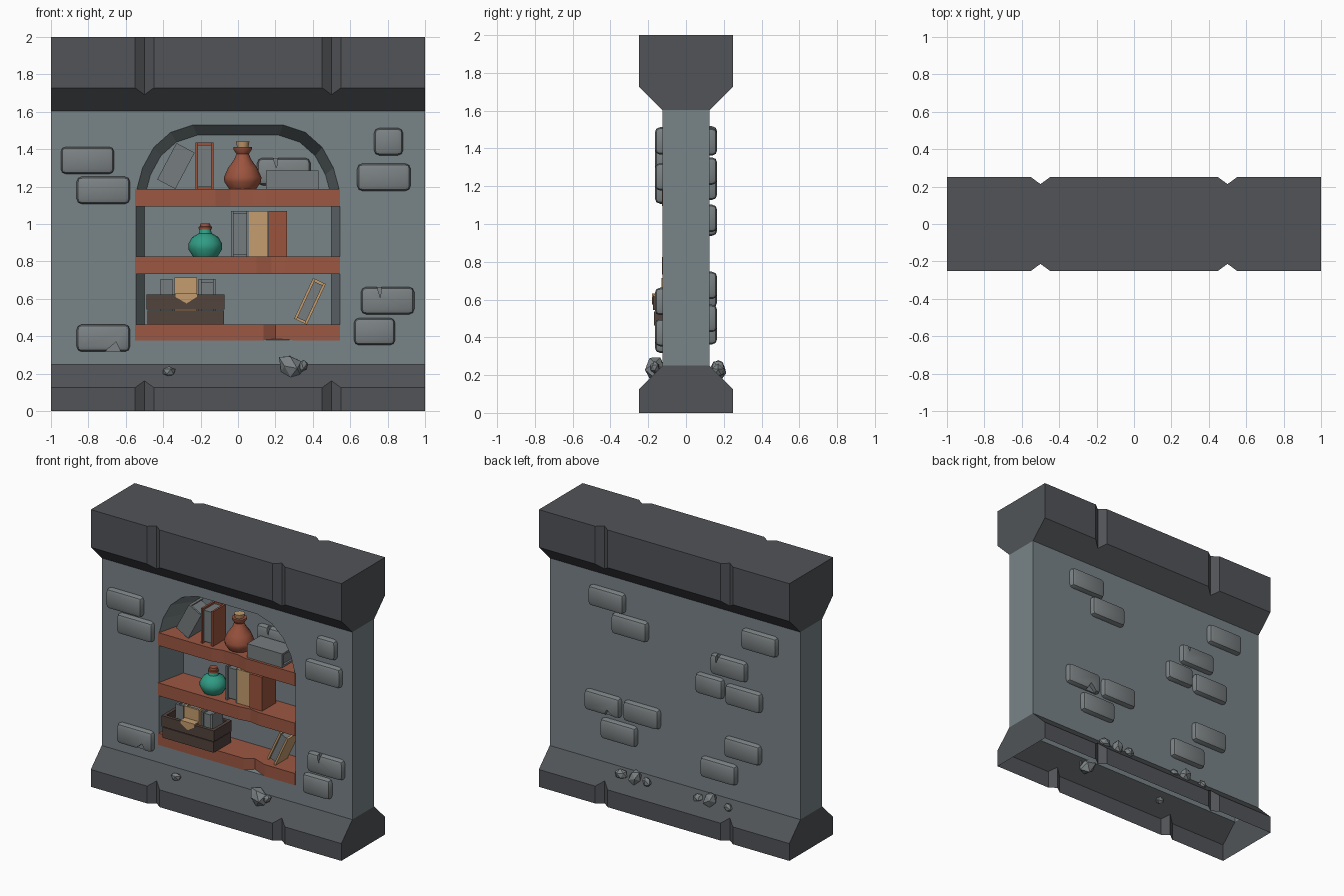
import bpy, bmesh, math, random
from mathutils import Matrix, Vector

if "Cube" in bpy.data.objects:
    bpy.data.objects.remove(bpy.data.objects["Cube"])
random.seed(4)

def mat(name, r, g, b):
    m = bpy.data.materials.new(name)
    m.diffuse_color = (r, g, b, 1)
    m.use_nodes = True
    m.node_tree.nodes["Principled BSDF"].inputs["Base Color"].default_value = m.diffuse_color
    return m

TRIM = mat("dark_trim_stone", .082, .088, .097)
WALL = mat("wall_grey", .19, .228, .242)
STONE = mat("brick_grey", .20, .222, .23)
WOOD = mat("red_brown_wood", .33, .095, .055)
CLAY = mat("clay_red", .33, .088, .048)
TEAL = mat("teal_glass", .03, .33, .23)
TAN = mat("tan", .56, .34, .16)
CRATE = mat("dark_crate_wood", .085, .057, .048)
GREY = mat("book_grey", .18, .2, .21)

def finish(name, bm, mats, smooth=False, fix=True):
    if fix:
        bmesh.ops.recalc_face_normals(bm, faces=bm.faces)
    me = bpy.data.meshes.new(name)
    bm.to_mesh(me)
    bm.free()
    for m in mats:
        me.materials.append(m)
    ob = bpy.data.objects.new(name, me)
    bpy.context.collection.objects.link(ob)
    if smooth:
        bpy.ops.object.select_all(action='DESELECT')
        ob.select_set(True)
        bpy.context.view_layer.objects.active = ob
        bpy.ops.object.shade_smooth_by_angle(angle=math.radians(40))
    return ob

def box(bm, x0, x1, y0, y1, z0, z1, mi=0, M=Matrix()):
    T = M @ Matrix.Translation(((x0+x1)/2, (y0+y1)/2, (z0+z1)/2)) @ Matrix.Diagonal((x1-x0, y1-y0, z1-z0, 1))
    vs = bmesh.ops.create_cube(bm, size=1, matrix=T)['verts']
    for f in {f for v in vs for f in v.link_faces}:
        f.material_index = mi
    return vs

def loft(bm, rings, caps=True, skip=()):
    rs = [[bm.verts.new(p) for p in r] for r in rings]
    n = len(rs[0])
    for a, b in zip(rs, rs[1:]):
        for i in range(n):
            if i not in skip:
                bm.faces.new((a[i], a[(i+1) % n], b[(i+1) % n], b[i]))
    if caps:
        bm.faces.new(rs[0])
        bm.faces.new(rs[-1][::-1])

def subtract(ob, cutter):
    cutter.hide_render = True
    md = ob.modifiers.new("cut", 'BOOLEAN')
    md.operation, md.solver, md.object = 'DIFFERENCE', 'EXACT', cutter
    bpy.context.view_layer.objects.active = ob
    bpy.ops.object.modifier_apply(modifier=md.name)
    bpy.data.objects.remove(cutter)

# base (open below) and cap, with V grooves at x = +-0.5
def trim(name, z0, sgn, rise, skip):
    rings = []
    for x in (-1, -.55, -.5, -.45, .45, .5, .55, 1):
        h = .213 if abs(x) == .5 else .25
        prof = [(-h, 0), (-h, rise + .25 - h), (-.125, rise + .125), (.125, rise + .125), (h, rise + .25 - h), (h, 0)]
        rings.append([(x, y, z0 + sgn*z) for y, z in prof])
    bm = bmesh.new()
    loft(bm, rings, True, skip)
    finish(name, bm, [TRIM])
trim("base", 0, 1, .125, (2, 5))
trim("cap", 2, -1, .272, (2,))

# wall with tapered arched niche
bm = bmesh.new()
box(bm, -1, 1, -.125, .125, .25, 1.603)
wall = finish("wall", bm, [WALL])
half = [(.545, .38), (.545, 1.17), (.51, 1.30), (.45, 1.41), (.36, 1.49), (.24, 1.53)]
outline = half + [(-x, z) for x, z in reversed(half)]
def arch(y, t):
    return [(x*(1 - .083*t), y, z + (.04 - (z - .38)*.083)*t) for x, z in outline]
bm = bmesh.new()
k = .05 / .215
loft(bm, [arch(-.175, -k), arch(.09, 1)])
subtract(wall, finish("niche_cutter", bm, [WALL]))
bm = bmesh.new()
bm.from_mesh(wall.data)
bmesh.ops.delete(bm, geom=[f for f in bm.faces if abs(f.normal.z) > .9 and
                 (f.calc_center_median().z < .26 or f.calc_center_median().z > 1.59)], context='FACES')
bm.to_mesh(wall.data)
bm.free()

# raised wall bricks: centre x, z, width, height, wall y, facing
L = .285
front = [(-.805, 1.34, L), (-.72, 1.18, L), (.805, 1.44, .155), (.78, 1.25, L),
         (.8, .59, L), (.73, .425, .22), (-.72, .39, L)]
back = [(.534, 1.435, L), (.35, 1.28, L), (-.685, 1.445, L), (-.44, 1.2, L), (-.287, 1.03, .22),
        (-.558, 1.01, L), (.566, .675, L), (.255, .675, L), (.438, .5, L), (-.55, .63, L), (-.36, .435, L)]
bm = bmesh.new()
def brick(x, z, w, y, s):
    ya, yb = sorted((y - s*.015, y + s*.04))
    vs = box(bm, x - w/2, x + w/2, ya, yb, z - .073, z + .073)
    out = {v for v in vs if (v.co.y - y)*s > 0}
    es = list({e for v in out for e in v.link_edges})
    bmesh.ops.bevel(bm, geom=es, offset=.028, segments=2, profile=.5, affect='EDGES')
for b in front:
    brick(*b, -.125, -1)
for b in back:
    brick(*b, .125, 1)
brick(.245, 1.28, L, .09, -1)
bricks = finish("bricks", bm, [STONE], True)
# chips in a few bricks
bm = bmesh.new()
def chip(x, z, y, up, w=.03):
    loft(bm, [[(x - w, yy, z), (x + w, yy, z), (x + w*.4, yy, z - up)] for yy in (y - .03, y + .03)])
chip(-.67, .315, -.165, -.055, .045)
chip(.755, .668, -.165, .06, .014)
chip(.2, 1.358, .05, .06, .014)
chip(-.36, 1.278, .165, .06, .014)
chip(.5, .598, .165, -.055, .045)
subtract(bricks, finish("chip_cutter", bm, [STONE]))

# rubble resting on the base slope
for i, (x, y, z, r) in enumerate([(-.37, -.175, .21, .04), (.28, -.165, .235, .078), (.345, -.165, .24, .036),
        (.4, .17, .22, .048), (.29, .17, .225, .06), (.19, .175, .225, .04),
        (-.215, .17, .215, .036), (-.31, .17, .225, .062), (-.46, .175, .21, .038)]):
    bm = bmesh.new()
    M = Matrix.Translation((x, y, z)) @ Matrix.Rotation(i*1.1, 4, 'Y') @ Matrix.Diagonal((r, r*.75, r*.8, 1))
    for v in bmesh.ops.create_icosphere(bm, subdivisions=1, radius=1)['verts']:
        v.co *= random.uniform(.85, 1.1)
    bmesh.ops.transform(bm, matrix=M, verts=bm.verts)
    finish("rubble_%d" % i, bm, [STONE])

# shelves with worn front edges
def shelf(name, top, h, dents):
    plan = [(-.55, -.128)] + dents + [(.545, -.128), (.545, -.1), (.5, .095), (-.505, .095), (-.55, -.1)]
    bm = bmesh.new()
    loft(bm, [[(x, y, z) for x, y in plan] for z in (top - h, top)])
    finish(name, bm, [WOOD])
shelf("top_shelf", 1.187, .093, [(-.12, -.128), (-.04, -.11), (.08, -.11), (.15, -.128)])
shelf("middle_shelf", .825, .093, [(.1, -.128), (.18, -.115), (.25, -.128)])
shelf("bottom_shelf", .462, .085, [(.135, -.128), (.2, -.09), (.3, -.128)])

# books: pivot is the lower right corner
def book(name, px, pz, w, h, tilt, cover, spine_front=True, y0=-.09, y1=.06):
    M = Matrix.Translation((px, 0, pz)) @ Matrix.Rotation(math.radians(tilt), 4, 'Y')
    t = .014
    bm = bmesh.new()
    box(bm, -w, -w + t, y0, y1, 0, h, 0, M)
    box(bm, -t, 0, y0, y1, 0, h, 0, M)
    ys = (y0, y0 + t) if spine_front else (y1 - t, y1)
    box(bm, -w + t, -t, *ys, 0, h, 0, M)
    box(bm, -w + t, -t, y0 + t, y1 - t, .012, h - .014, 1, M)
    finish(name, bm, [cover, GREY])
book("leaning_grey_book", -.335, 1.187, .11, .22, 28, GREY)
book("upright_red_book", -.13, 1.187, .097, .25, 0, CLAY, False, -.1, .05)
book("lying_grey_book", .15, 1.187, .1, .28, 90, GREY, True, -.11, .04)
book("middle_grey_book", .06, .825, .097, .245, 0, GREY, False)
book("middle_tan_book", .16, .825, .1, .245, 0, TAN)
book("middle_red_book", .262, .825, .1, .245, 0, CLAY, True, -.1)
book("leaning_tan_book", .368, .462, .075, .24, 25, TAN, False, -.1, .04)
book("crate_grey_book_left", -.35, .475, .065, .23, 0, GREY, True, -.12, 0)
book("crate_tan_book", -.22, .475, .12, .24, 0, TAN, True, -.13, 0)
book("crate_grey_book_right", -.12, .475, .09, .23, 0, GREY, False, -.12, 0)

# slatted crate with a tan cloth point over its front
bm = bmesh.new()
X0, X1, Y0, Y1, t = -.485, -.075, -.17, .025, .02
for z0, z1 in ((.462, .538), (.544, .622)):
    d = .004 if z0 > .5 else 0
    box(bm, X0 - d, X1 + d, Y0 - d, Y0 + t, z0, z1)
    box(bm, X0 - d, X1 + d, Y1 - t, Y1 + d, z0, z1)
    box(bm, X0 - d, X0 + t, Y0 + t, Y1 - t, z0, z1)
    box(bm, X1 - t, X1 + d, Y0 + t, Y1 - t, z0, z1)
box(bm, X0 + t, X1 - t, Y0 + t, Y1 - t, .462, .48)
finish("crate", bm, [CRATE])
bm = bmesh.new()
loft(bm, [[(-.335, y, .63), (-.335, y, .61), (-.275, y, .575), (-.22, y, .61), (-.22, y, .63)] for y in (-.18, -.172)])
box(bm, -.335, -.22, -.18, -.125, .624, .632)
finish("crate_cloth", bm, [TAN])

# turned vessels
def lathe(name, x, y, prof, m, n=12):
    bm = bmesh.new()
    loft(bm, [[(x + r*math.cos(2*math.pi*i/n), y + r*math.sin(2*math.pi*i/n), z) for i in range(n)] for r, z in prof])
    finish(name, bm, [m], True)
lathe("clay_vase", .025, -.02, [(.072, 1.187), (.098, 1.225), (.1, 1.25), (.078, 1.3), (.045, 1.345),
      (.033, 1.375), (.05, 1.4), (.05, 1.412), (.03, 1.412)], CLAY)
lathe("vase_cork", .025, -.02, [(.028, 1.4), (.036, 1.44)], TAN)
lathe("teal_bottle", -.175, -.03, [(.065, .825), (.09, .865), (.09, .895), (.07, .93), (.035, .95),
      (.03, .968), (.028, .975)], TEAL)
lathe("bottle_stopper", -.175, -.03, [(.034, .97), (.036, .985), (.028, .987), (.026, 1.003)], CLAY, 10)
